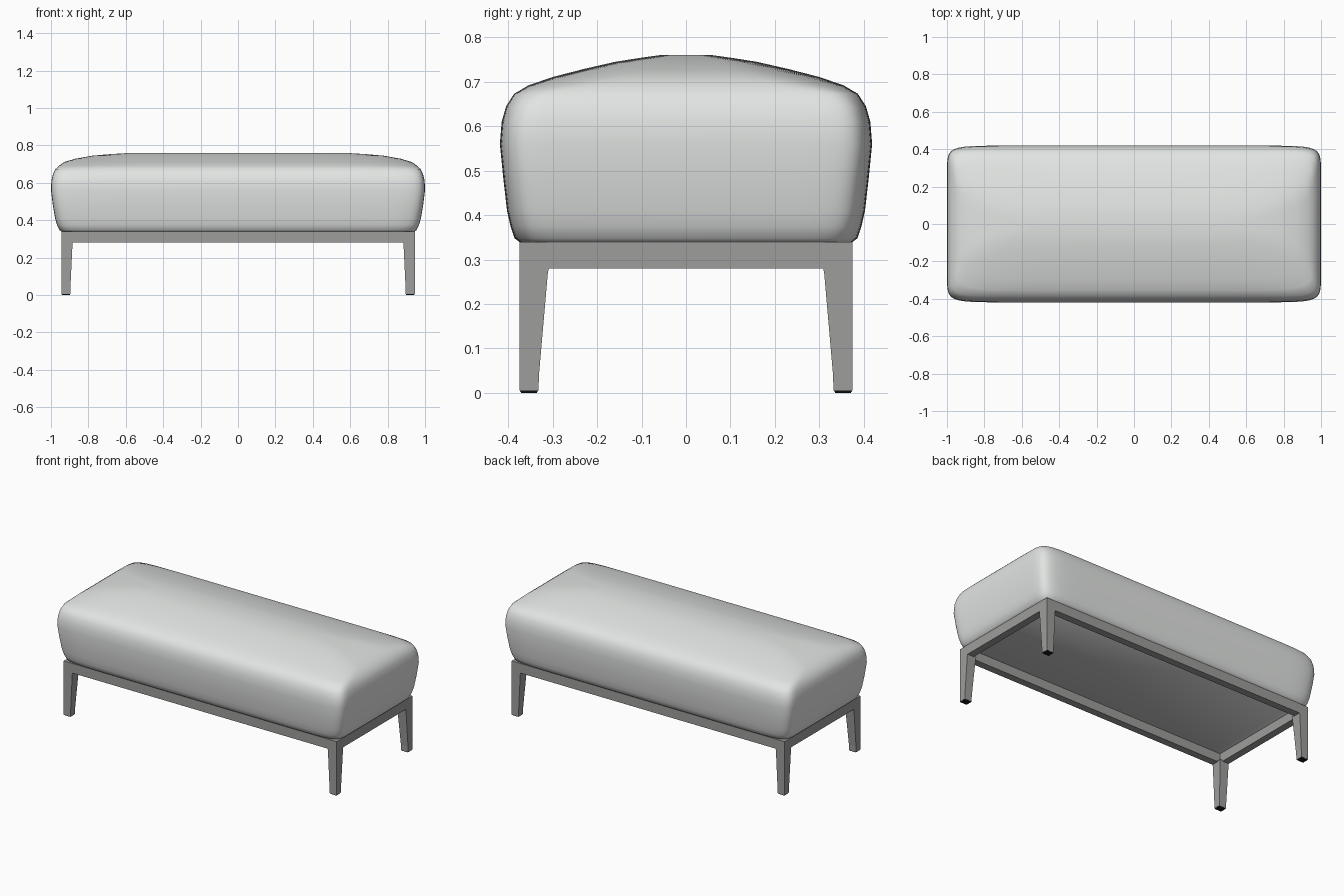
import bpy, bmesh, math

cube = bpy.data.objects.get("Cube")
if cube:
    bpy.data.objects.remove(cube)


def material(name, rgb):
    m = bpy.data.materials.new(name)
    m.use_nodes = True
    m.diffuse_color = (*rgb, 1)
    m.node_tree.nodes["Principled BSDF"].inputs["Base Color"].default_value = (*rgb, 1)
    return m


FABRIC = material("light grey fabric", (0.76, 0.78, 0.765))
WOOD = material("grey frame", (0.34, 0.34, 0.335))
GLIDE = material("black glide", (0.01, 0.01, 0.01))


def loft(name, rings, mat, smooth=False):
    """Skin a stack of equal-length point rings and cap both ends."""
    bm = bmesh.new()
    rows = [[bm.verts.new(p) for p in ring] for ring in rings]
    n = len(rows[0])
    for low, high in zip(rows, rows[1:]):
        for i in range(n):
            j = (i + 1) % n
            bm.faces.new((low[i], low[j], high[j], high[i]))
    bm.faces.new(rows[0][::-1])
    bm.faces.new(rows[-1])
    bmesh.ops.recalc_face_normals(bm, faces=bm.faces)
    mesh = bpy.data.meshes.new(name)
    bm.to_mesh(mesh)
    bm.free()
    mesh.materials.append(mat)
    ob = bpy.data.objects.new(name, mesh)
    bpy.context.collection.objects.link(ob)
    if smooth:
        bpy.ops.object.select_all(action='DESELECT')
        ob.select_set(True)
        bpy.context.view_layer.objects.active = ob
        bpy.ops.object.shade_smooth_by_angle(angle=math.radians(40))


def rect(x0, x1, y0, y1, z):
    return [(x0, y0, z), (x1, y0, z), (x1, y1, z), (x0, y1, z)]


def bulged_rect(hx, hy, z, power=16, count=96):
    """Rectangle with softly bowed sides and rounded corners."""
    ring = []
    for i in range(count):
        a = 2 * math.pi * (i + 0.5) / count
        c, s = math.cos(a), math.sin(a)
        ring.append((math.copysign(abs(c) ** (2 / power), c) * hx,
                     math.copysign(abs(s) ** (2 / power), s) * hy, z))
    return ring


# Cushion: half length, half depth, height and (on the crown) squareness
levels = [(0.94, 0.37, 0.336), (0.955, 0.386, 0.348), (0.968, 0.395, 0.375),
          (0.978, 0.403, 0.41), (0.99, 0.411, 0.48), (1.0, 0.419, 0.56),
          (0.998, 0.415, 0.61), (0.99, 0.405, 0.645), (0.977, 0.387, 0.673),
          (0.957, 0.355, 0.692, 10), (0.93, 0.30, 0.711, 6.5),
          (0.87, 0.23, 0.729, 5.5), (0.78, 0.16, 0.745, 5),
          (0.69, 0.11, 0.753, 4.5), (0.58, 0.06, 0.76, 4)]
loft("cushion", [bulged_rect(*lv) for lv in levels], FABRIC, smooth=True)

# Open frame of rails under the cushion
X, Y, LOW, TOP, RAIL = 0.945, 0.375, 0.28, 0.34, 0.045
for side, s in (("front", -1), ("back", 1)):
    a, b = sorted((s * Y, s * (Y - RAIL)))
    loft(side + "_rail", [rect(-X, X, a, b, z) for z in (LOW, TOP)], WOOD)
for side, s in (("right", -1), ("left", 1)):
    a, b = sorted((s * X, s * (X - RAIL)))
    loft(side + "_rail", [rect(a, b, RAIL - Y, Y - RAIL, z) for z in (LOW, TOP)], WOOD)

# Tapered legs, straight on the outside, each with a thin glide
taper = [(0.005, 0.049, 0.043), (0.04, 0.049, 0.044), (0.27, 0.06, 0.064),
         (0.285, 0.063, 0.067)]
for sx, xname in ((-1, "right"), (1, "left")):
    for sy, yname in ((-1, "front"), (1, "back")):
        def section(z, w, d, inset=0):
            xs = sorted((sx * (X - inset), sx * (X - w + inset)))
            ys = sorted((sy * (Y - inset), sy * (Y - d + inset)))
            return rect(*xs, *ys, z)
        name = yname + "_" + xname
        loft(name + "_leg", [section(*t) for t in taper], WOOD)
        loft(name + "_glide", [section(z, 0.049, 0.043, inset)
                               for z, inset in ((0, 0.004), (0.005, 0.001))], GLIDE)
